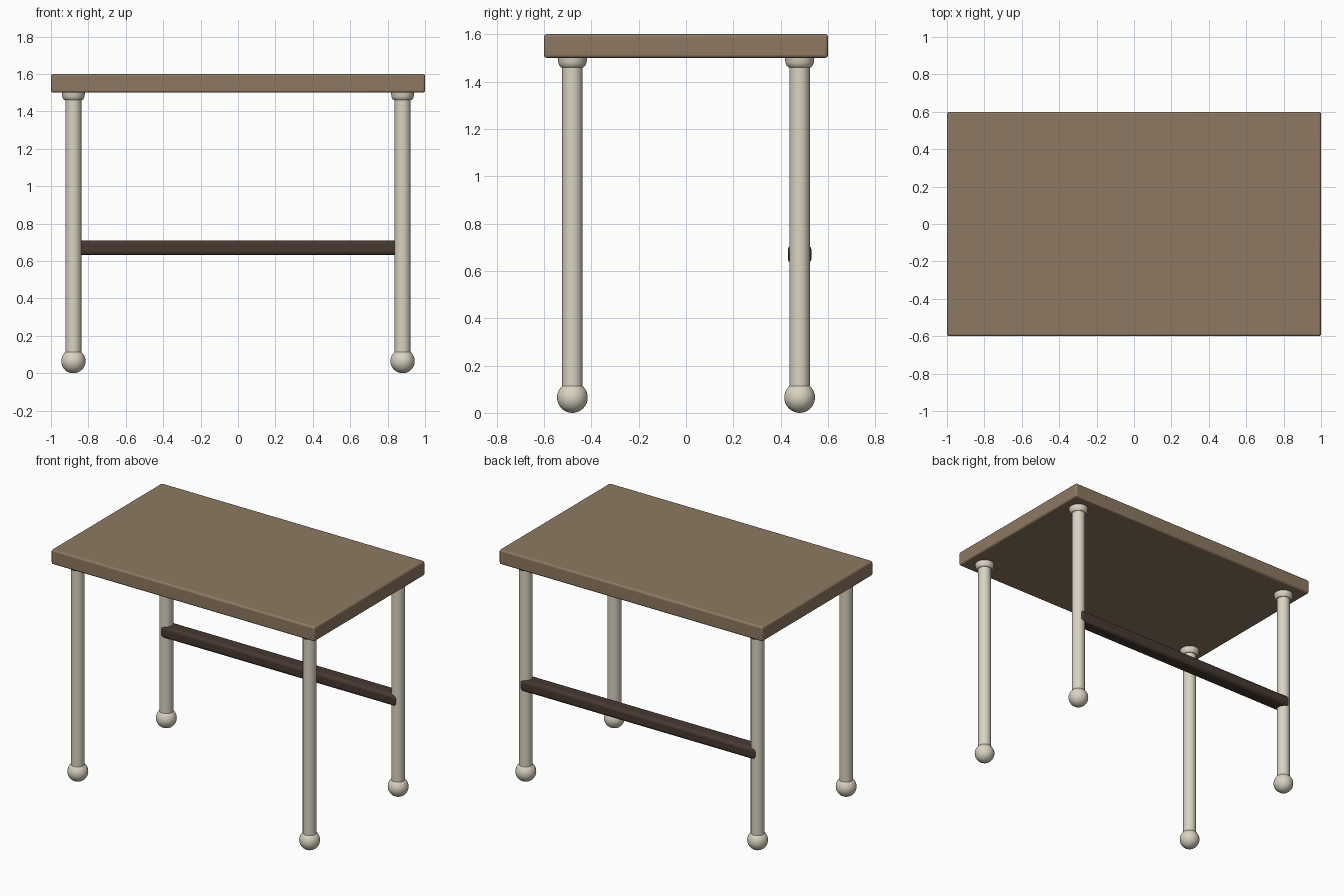
import bpy, bmesh, math

if "Cube" in bpy.data.objects:
    bpy.data.objects.remove(bpy.data.objects["Cube"])


def material(name, rgb):
    m = bpy.data.materials.new(name)
    m.diffuse_color = (*rgb, 1)
    m.use_nodes = True
    m.node_tree.nodes["Principled BSDF"].inputs["Base Color"].default_value = m.diffuse_color
    return m


tan = material("tan_wood", (0.27, 0.19, 0.12))
cream = material("cream_paint", (0.70, 0.65, 0.53))
dark = material("dark_wood", (0.065, 0.04, 0.03))


def finish(obj, name, mat, angle=40):
    obj.name = name
    obj.data.materials.append(mat)
    bpy.ops.object.select_all(action='DESELECT')
    obj.select_set(True)
    bpy.context.view_layer.objects.active = obj
    bpy.ops.object.shade_smooth_by_angle(angle=math.radians(angle))


def rounded_box(name, center, size, bevel, mat):
    bpy.ops.mesh.primitive_cube_add(size=1, location=center)
    obj = bpy.context.object
    obj.scale = size
    bpy.ops.object.transform_apply(location=False, rotation=False, scale=True)
    mod = obj.modifiers.new("bevel", 'BEVEL')
    mod.width = bevel
    mod.segments = 3
    finish(obj, name, mat)


def lathe(name, profile, x, y, mat, steps=32):
    bm = bmesh.new()
    verts = [bm.verts.new((r, 0, z)) for r, z in profile]
    edges = [bm.edges.new(p) for p in zip(verts, verts[1:])]
    bmesh.ops.spin(bm, geom=verts + edges, cent=(0, 0, 0), axis=(0, 0, 1),
                   angle=math.tau, steps=steps)
    bmesh.ops.remove_doubles(bm, verts=bm.verts, dist=1e-5)
    bmesh.ops.recalc_face_normals(bm, faces=bm.faces)
    mesh = bpy.data.meshes.new(name)
    bm.to_mesh(mesh)
    bm.free()
    obj = bpy.data.objects.new(name, mesh)
    obj.location = (x, y, 0)
    bpy.context.collection.objects.link(obj)
    finish(obj, name, mat)


# Table top
rounded_box("table_top", (0, 0, 1.55), (2, 1.2, 0.1), 0.012, tan)

# Four round legs, each with a rounded collar and a ball foot
collar = [(0.0, 1.46), (0.047, 1.46), (0.055, 1.467), (0.06, 1.48),
          (0.062, 1.5), (0.0, 1.5)]
post = [(0.0, 0.06), (0.043, 0.06), (0.043, 1.5), (0.0, 1.5)]
for side, x in (("left", -0.88), ("right", 0.88)):
    for end, y in (("front", -0.48), ("back", 0.48)):
        tag = f"{end}_{side}"
        lathe(f"{tag}_leg", post, x, y, cream)
        lathe(f"{tag}_collar", collar, x, y, cream)
        bpy.ops.mesh.primitive_uv_sphere_add(segments=32, ring_count=16,
                                             radius=0.065, location=(x, y, 0.065))
        finish(bpy.context.object, f"{tag}_ball_foot", cream)

# Stretcher between the back legs
rounded_box("back_stretcher", (0, 0.48, 0.67), (1.79, 0.1, 0.078), 0.02, dark)
